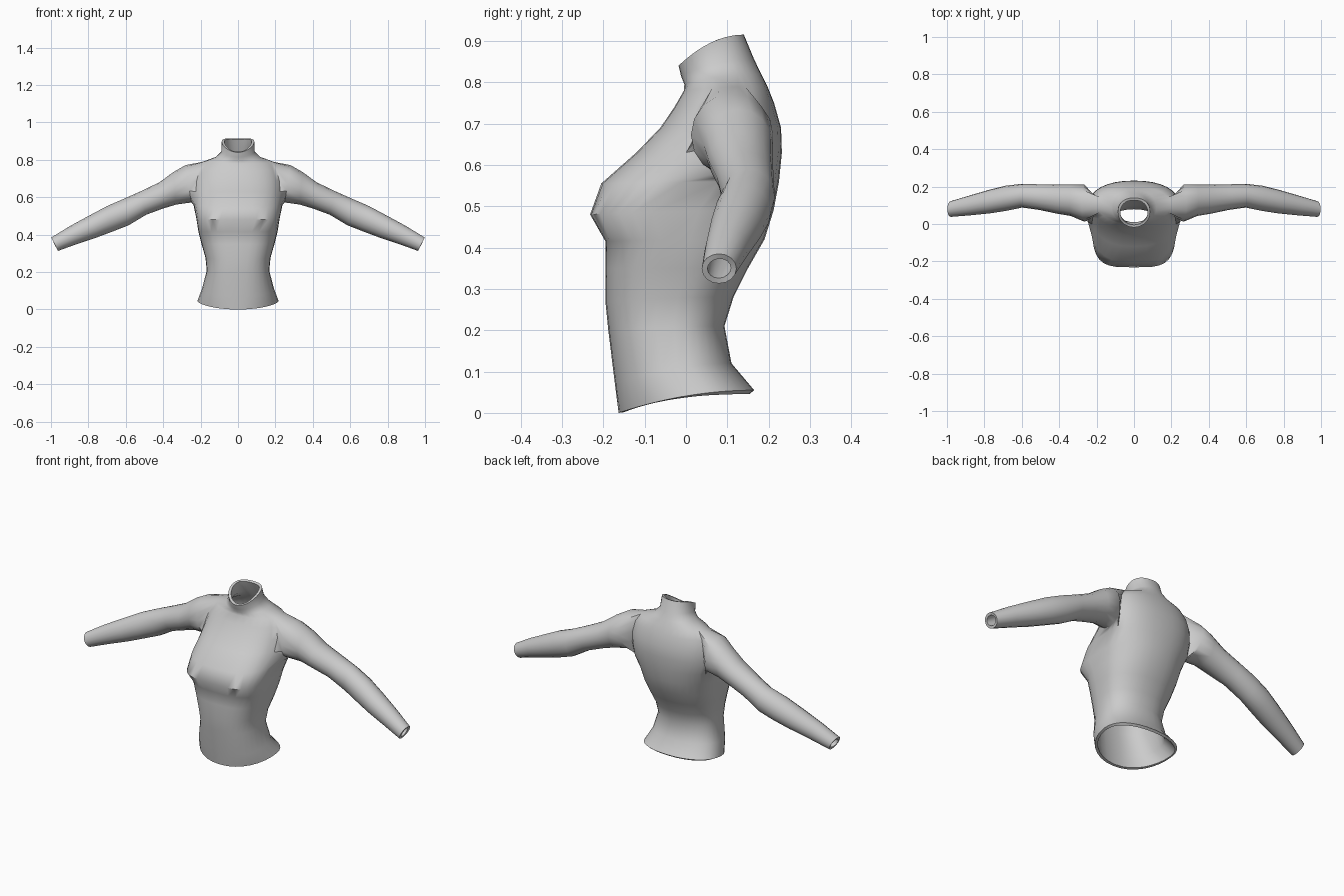
import bpy, bmesh
from math import sin, cos, pi, radians

if "Cube" in bpy.data.objects:
    bpy.data.objects.remove(bpy.data.objects["Cube"])

SEG = 32          # torso columns
HOLE = (7, 11)    # ring rows spanned by each armhole

# Torso rings: z front, z back, half width, y front, y widest, y back, front roundness
TORSO = [
    (0.00, .055, .217, -.163, .03, .165, .95),
    (.07, .12, .193, -.172, -.02, .11, .85),
    (.20, .21, .167, -.188, -.03, .093, .8),
    (.27, .28, .174, -.195, -.02, .115, .75),
    (.35, .35, .195, -.195, 0, .15, .7),
    (.415, .42, .212, -.195, .01, .19, .65),
    (.48, .49, .223, -.232, .03, .212, .52),
    (.555, .56, .238, -.205, .08, .225, .7),
    (.63, .63, .24, -.12, .105, .232, .8),
    (.69, .69, .236, -.062, .11, .23, .85),
    (.74, .75, .222, -.028, .11, .213, .9),
    (.78, .79, .195, -.005, .105, .197, 1),
    (.795, .82, .12, -.004, .085, .182, 1),
    (.815, .855, .088, -.012, .067, .165, 1),
    (.84, .915, .087, -.018, .062, .14, 1),
]

# Sleeve rings: top x, top z, bottom x, bottom z, y front, y back
SLEEVE = [
    (.28, .772, .25, .572, .012, .211),
    (.345, .735, .33, .561, .043, .21),
    (.42, .68, .40, .54, .055, .21),
    (.52, .632, .49, .507, .075, .212),
    (.61, .592, .585, .45, .088, .215),
    (.70, .553, .67, .417, .07, .205),
    (.79, .505, .75, .387, .057, .184),
    (.90, .445, .86, .35, .046, .152),
    (.998, .385, .963, .313, .038, .122),
]


def spow(v, e):
    return (abs(v) ** e) * (1 if v >= 0 else -1)


def torso_ring(bm, zf, zb, hw, yf, ym, yb, e):
    ring = []
    for j in range(SEG):
        a = 2 * pi * j / SEG
        e_here, depth = (e, ym - yf) if sin(a) < 0 else (.9, yb - ym)
        x = hw * spow(cos(a), e_here)
        y = ym + depth * spow(sin(a), e_here)
        t = (y - yf) / (yb - yf)
        z = zf + (zb - zf) * (1 - (1 - t) ** 2)
        ring.append(bm.verts.new((x, y, z)))
    return ring


def sleeve_ring(bm, side, tx, tz, bx, bz, yf, yb, count):
    ring = []
    for k in range(count):
        a = radians(225) + 2 * pi * k / count
        u = (1 + sin(a)) / 2
        y = (yf + yb) / 2 + (yb - yf) / 2 * cos(a)
        ring.append(bm.verts.new((side * (bx + (tx - bx) * u), y, bz + (tz - bz) * u)))
    return ring


def bridge(bm, a, b, skip=()):
    n = len(a)
    for j in range(n):
        if j not in skip:
            k = (j + 1) % n
            bm.faces.new((a[j], a[k], b[k], b[j]))


bm = bmesh.new()

# Body, leaving an armhole open on each side
rings = [torso_ring(bm, *r) for r in TORSO]
open_cols = [j % SEG for j in range(-2, 2)] + [SEG // 2 + j for j in range(-2, 2)]
lo, hi = HOLE
for i in range(len(rings) - 1):
    bridge(bm, rings[i], rings[i + 1], open_cols if lo <= i < hi else ())

# Sleeves grown from the armhole edges
for side in (1, -1):
    cols = [(i if side > 0 else SEG // 2 - i) % SEG for i in range(-2, 3)]
    edge = [rings[lo][c] for c in cols]
    edge += [rings[r][cols[-1]] for r in range(lo + 1, hi)]
    edge += [rings[hi][c] for c in reversed(cols)]
    edge += [rings[r][cols[0]] for r in range(hi - 1, lo, -1)]
    previous = edge
    for r in SLEEVE:
        ring = sleeve_ring(bm, side, *r, len(edge))
        bridge(bm, previous, ring)
        previous = ring

bmesh.ops.recalc_face_normals(bm, faces=bm.faces)
# An open shell may come out inverted: the front of the body must face -y
front = min(bm.faces, key=lambda f: f.calc_center_median().y)
if front.normal.y > 0:
    bmesh.ops.reverse_faces(bm, faces=bm.faces)

mesh = bpy.data.meshes.new("sweater")
bm.to_mesh(mesh)
bm.free()
sweater = bpy.data.objects.new("sweater", mesh)
bpy.context.collection.objects.link(sweater)

# Fabric colour
grey = bpy.data.materials.new("grey_fabric")
grey.use_nodes = True
grey.diffuse_color = (.6, .6, .6, 1)
grey.node_tree.nodes["Principled BSDF"].inputs["Base Color"].default_value = (.6, .6, .6, 1)
mesh.materials.append(grey)

# Fabric thickness, inward
shell = sweater.modifiers.new("thickness", "SOLIDIFY")
shell.thickness = .014
shell.offset = -1

bpy.context.view_layer.objects.active = sweater
sweater.select_set(True)
bpy.ops.object.modifier_apply(modifier=shell.name)
bpy.ops.object.shade_smooth_by_angle(angle=radians(55))
